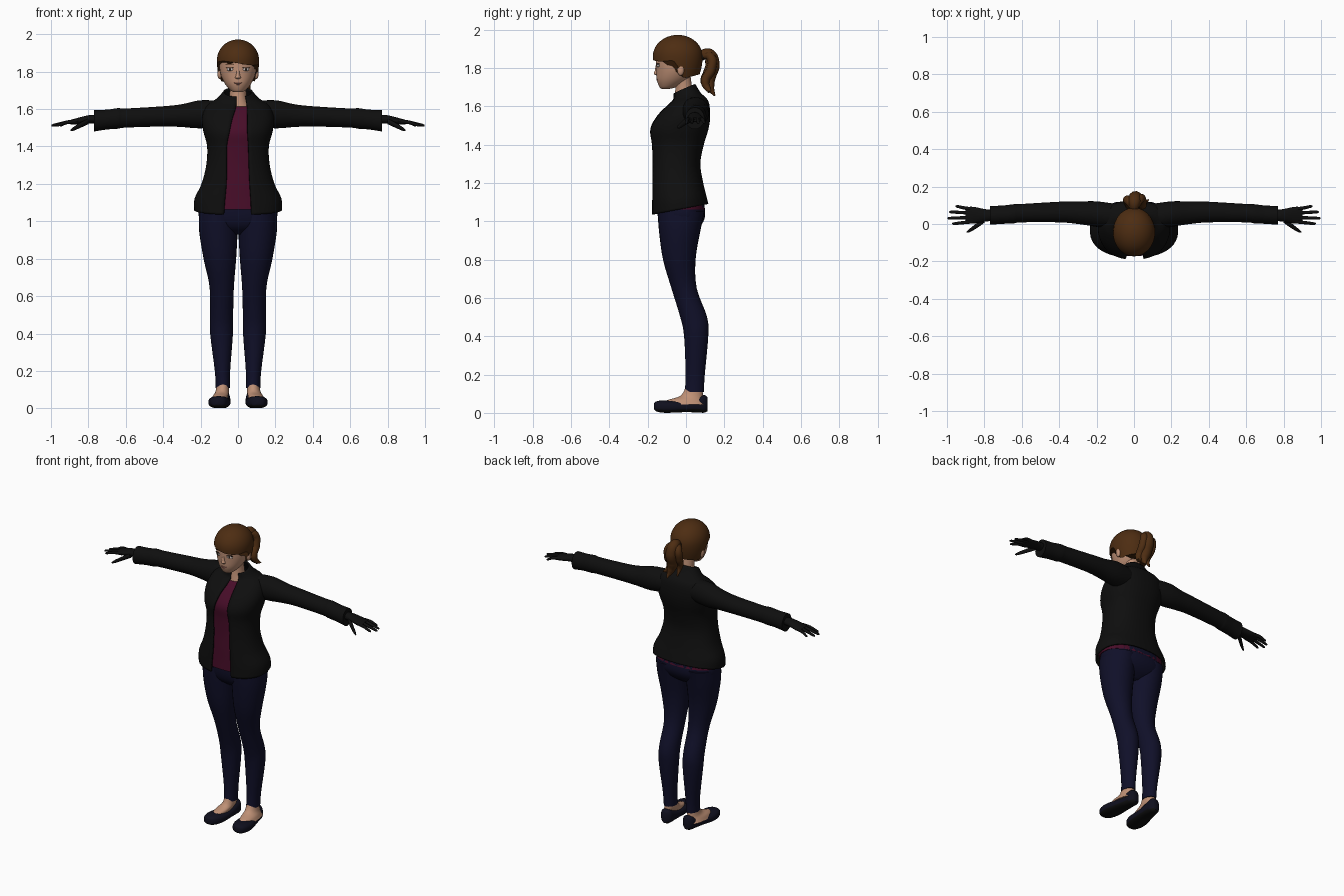
import bpy, bmesh, math
from mathutils import Matrix, Vector

if "Cube" in bpy.data.objects:
    bpy.data.objects.remove(bpy.data.objects["Cube"])


def material(name, rgb):
    m = bpy.data.materials.new(name)
    m.diffuse_color = (*rgb, 1)
    m.use_nodes = True
    m.node_tree.nodes["Principled BSDF"].inputs["Base Color"].default_value = m.diffuse_color
    return m


SKIN = material("skin", (0.52, 0.28, 0.18))
HAIR = material("brown hair", (0.075, 0.026, 0.006))
BLACK = material("black cloth", (0.0045, 0.0045, 0.0045))
SHIRT = material("maroon shirt", (0.065, 0.004, 0.022))
NAVY = material("navy trousers", (0.005, 0.005, 0.022))
SHOE = material("shoe upper", (0.005, 0.005, 0.013))
WHITE = material("eye white", (0.55, 0.5, 0.48))
DARK = material("dark iris", (0.02, 0.012, 0.008))
LIPS = material("lips", (0.38, 0.14, 0.11))

AXES = {"Z": (Vector((1, 0, 0)), Vector((0, 1, 0))),
        "X": (Vector((0, 1, 0)), Vector((0, 0, 1))),
        "Y": (Vector((1, 0, 0)), Vector((0, 0, 1)))}


def finish(name, bm, mat, mirror=False):
    bmesh.ops.recalc_face_normals(bm, faces=bm.faces)
    me = bpy.data.meshes.new(name)
    bm.to_mesh(me)
    bm.free()
    me.materials.append(mat)
    ob = bpy.data.objects.new(name, me)
    bpy.context.collection.objects.link(ob)
    bpy.ops.object.select_all(action="DESELECT")
    bpy.context.view_layer.objects.active = ob
    ob.select_set(True)
    bpy.ops.object.shade_smooth_by_angle(angle=math.radians(50))
    if mirror:
        ob.modifiers.new("mirror", "MIRROR")
    return ob


def smooth_path(secs, steps):
    """Catmull-Rom interpolation of section tuples."""
    out = []
    for i in range(len(secs) - 1):
        p0, p1, p2, p3 = (secs[max(0, min(len(secs) - 1, i + k))] for k in (-1, 0, 1, 2))
        for s in range(steps):
            t = s / steps
            out.append([b + 0.5 * t * (c - a + t * (2 * a - 5 * b + 4 * c - d + t * (3 * (b - c) + d - a)))
                        for a, b, c, d in zip(p0, p1, p2, p3)])
    return out + [list(secs[-1])]


def loft(name, secs, mat, axis="Z", n=28, p=2.0, mirror=False, steps=4):
    """Sections: centre x,y,z, two radii, then optionally tilt and left/right front gap."""
    a, b = AXES[axis]
    bm = bmesh.new()
    is_open = len(secs[0]) > 5
    rings = []
    for s in smooth_path(secs, steps):
        ra, rb = s[3], s[4]
        tilt, gl, gr = s[5:8] if is_open else (0, 0, 0)
        t0 = math.asin((max(gr, 0) / ra) ** (p / 2))
        t1 = 2 * math.pi - math.asin((max(gl, 0) / ra) ** (p / 2))
        ring = []
        for i in range(n):
            t = t0 + (t1 - t0) * i / (n - 1 if is_open else n)
            si, co = math.sin(t), -math.cos(t)
            u = math.copysign(abs(si) ** (2 / p), si) * ra
            v = math.copysign(abs(co) ** (2 / p), co) * rb
            ring.append(bm.verts.new(Vector(s[:3]) + a * u + b * v + Vector((0, 0, tilt * v))))
        rings.append(ring)
    for r, q in zip(rings, rings[1:]):
        for i in range(n - 1 if is_open else n):
            j = (i + 1) % n
            bm.faces.new((r[i], r[j], q[j], q[i]))
    if not is_open:
        bm.faces.new(rings[0])
        bm.faces.new(rings[-1])
    return finish(name, bm, mat, mirror)


def ball(name, c, r, mat, turn=0, mirror=False):
    bm = bmesh.new()
    m = Matrix.Translation(c) @ Matrix.Rotation(turn, 4, "Z") @ Matrix.Diagonal((*r, 1))
    bmesh.ops.create_uvsphere(bm, u_segments=20, v_segments=12, radius=1, matrix=m)
    return finish(name, bm, mat, mirror)


def lock(name, pts):
    """Tapered hair strand along points (x, y, z, radius)."""
    cu = bpy.data.curves.new(name, "CURVE")
    cu.dimensions, cu.bevel_depth, cu.bevel_resolution, cu.use_fill_caps = "3D", 1, 4, True
    sp = cu.splines.new("BEZIER")
    sp.bezier_points.add(len(pts) - 1)
    for bp, q in zip(sp.bezier_points, pts):
        bp.co, bp.radius = q[:3], q[3]
        bp.handle_left_type = bp.handle_right_type = "AUTO"
    ob = bpy.data.objects.new(name, cu)
    bpy.context.collection.objects.link(ob)
    cu.materials.append(HAIR)
    bpy.ops.object.select_all(action="DESELECT")
    bpy.context.view_layer.objects.active = ob
    ob.select_set(True)
    bpy.ops.object.convert(target="MESH")
    bpy.ops.object.shade_smooth()


# Trousers
loft("trouser_leg", [(.081, .043, .11, .038, .05), (.083, .048, .2, .041, .05), (.088, .053, .4, .061, .063),
                     (.088, .04, .5, .062, .07), (.087, -.01, .65, .065, .066), (.097, -.035, .8, .087, .085),
                     (.105, -.033, .95, .103, .108), (.105, -.026, 1.05, .103, .122)], NAVY, mirror=True)
loft("trouser_hips", [(0, -.03, .93, .06, .05), (0, -.028, .97, .17, .1), (0, -.024, 1.03, .21, .124),
                      (0, -.03, 1.12, .2, .12)], NAVY, p=2.3)

# Jacket: open shell with front gap and tilted collar; shirt inside uses the same sections
body = [(0, -.032, 1.062, .23, .144, .19, .075, .07), (0, -.037, 1.12, .227, .138, .1, .07, .068),
        (0, -.045, 1.2, .19, .13, 0, .062, .062), (0, -.052, 1.3, .165, .122, 0, .06, .058),
        (0, -.045, 1.4, .16, .133, 0, .06, .055), (0, -.036, 1.48, .18, .148, 0, .045, .05),
        (0, -.012, 1.55, .188, .133, 0, .03, .05), (0, .011, 1.615, .165, .101, .1, .012, .048),
        (0, .005, 1.65, .11, .068, .25, .008, .045), (0, -.008, 1.69, .073, .052, .45, .008, .04)]
jacket = loft("jacket_body", body, BLACK, n=48, p=2.3)
shell = jacket.modifiers.new("thickness", "SOLIDIFY")
shell.thickness, shell.offset = .01, 0
loft("shirt", [(s[0], s[1], s[2], s[3] - .016, s[4] - .013) for s in body[:8]], SHIRT, n=40, p=2.3)
loft("jacket_sleeve", [(.08, .035, 1.575, .07, .068), (.2, .053, 1.572, .068, .075), (.3, .06, 1.565, .06, .061),
                       (.4, .064, 1.561, .055, .054), (.6, .058, 1.552, .049, .051), (.64, .055, 1.55, .051, .055),
                       (.7, .05, 1.544, .049, .053), (.77, .046, 1.537, .05, .057)], BLACK, "X", mirror=True)

# Hands
loft("palm", [(.75, .046, 1.545, .028, .024), (.8, .046, 1.545, .034, .022), (.86, .047, 1.535, .045, .017),
              (.9, .048, 1.53, .042, .011)], BLACK, "X", n=16, mirror=True)
for i, (y0, y1, tip) in enumerate([(.013, .002, .972), (.036, .031, .997), (.058, .064, .988), (.079, .094, .955)]):
    loft("finger_%d" % (i + 1), [(.86, y0, 1.534, .01, .011), (.91, (y0 + y1) / 2, 1.53, .0095, .01),
                                 (tip - .01, y1, 1.514, .0075, .007), (tip, y1, 1.512, .002, .002)],
         BLACK, "X", n=10, mirror=True)
loft("thumb", [(.8, .025, 1.535, .018, .016), (.84, -.008, 1.515, .014, .014), (.88, -.035, 1.494, .009, .01),
               (.895, -.043, 1.486, .002, .003)], BLACK, "X", n=12, mirror=True)

# Feet and flat shoes
loft("foot", [(.1, -.01, .045, .045, .11), (.094, -.005, .066, .041, .094), (.084, .03, .09, .036, .058),
              (.08, .043, .14, .033, .043)], SKIN, mirror=True)
shoe = loft("shoe", [(.108, -.167, .035, .012, .014), (.106, -.155, .034, .036, .026), (.103, -.12, .033, .052, .032),
                     (.099, -.07, .032, .058, .031), (.09, 0, .034, .05, .03), (.083, .06, .042, .042, .04),
                     (.08, .095, .047, .036, .046), (.08, .113, .045, .018, .036)], SHOE, "Y", p=2.6, mirror=True)
shoe.data.materials.append(BLACK)
for f in shoe.data.polygons:
    f.material_index = 1 if f.center.z < .018 else 0

# Neck, head and face
loft("neck", [(0, 0, 1.57, .1, .075), (0, -.01, 1.64, .052, .052), (0, -.013, 1.71, .044, .043),
              (0, -.03, 1.79, .05, .05)], SKIN)
loft("head", [(0, -.108, 1.69, .02, .018), (0, -.094, 1.7, .04, .044), (0, -.072, 1.735, .07, .08),
              (0, -.058, 1.78, .091, .097), (0, -.052, 1.83, .1, .105), (0, -.047, 1.89, .1, .108),
              (0, -.045, 1.94, .07, .075), (0, -.045, 1.955, .03, .03)], SKIN, n=32)
loft("nose", [(0, -.14, 1.76, .014, .012), (0, -.148, 1.769, .016, .02), (0, -.148, 1.785, .011, .015),
              (0, -.145, 1.83, .008, .01)], SKIN, n=14)
ball("ear", (.098, -.028, 1.79), (.012, .018, .03), SKIN, mirror=True)
ball("eye", (.043, -.146, 1.812), (.018, .006, .0085), WHITE, .3, True)
ball("iris", (.042, -.1505, 1.812), (.007, .003, .007), DARK, .3, True)
ball("eyelash", (.044, -.147, 1.821), (.021, .007, .0025), DARK, .3, True)
ball("eyebrow", (.045, -.146, 1.84), (.024, .006, .003), HAIR, .3, True)
ball("lip_upper", (0, -.147, 1.74), (.022, .008, .004), LIPS)
ball("lip_lower", (0, -.144, 1.733), (.018, .009, .005), LIPS)

# Hair cap: dome whose lower edge follows the hairline around the head
bm = bmesh.new()
rings, n, top = [], 48, 1.972
for k in range(13):
    ring = []
    for i in range(n):
        t = 2 * math.pi * i / n
        c = math.cos(t)
        w = max(0, min(1, (c + .35) / .6))
        w = w * w * (3 - 2 * w)
        low = 1.745 + .1 * w - .022 * math.sin(t) * max(0, c) + .03 * max(0, -c - .3)
        z = low + (top - .0005 - low) * math.sin(k / 12 * math.pi / 2)
        h = z - 1.86
        r = math.sqrt(1 - (h / .112) ** 2) if h > 0 else 1 - 14 * h * h
        ring.append(bm.verts.new((.113 * r * math.sin(t), -.043 - .13 * r * c, z)))
    rings.append(ring)
for r, q in zip(rings, rings[1:]):
    for i in range(n):
        bm.faces.new((r[i], r[(i + 1) % n], q[(i + 1) % n], q[i]))
bm.faces.new(rings[-1])
bm.faces.new(rings[0])
finish("hair_cap", bm, HAIR)

# Ponytail: tie and overlapping strands
ball("hair_tie", (0, .088, 1.865), (.026, .018, .026), DARK)
lock("ponytail_core", [(0, .07, 1.865, .02), (.003, .118, 1.868, .034), (.008, .138, 1.82, .038),
                       (.012, .12, 1.75, .036), (.025, .125, 1.7, .024), (.035, .15, 1.655, .004)])
lock("ponytail_left", [(-.01, .09, 1.865, .015), (-.03, .125, 1.85, .024), (-.034, .12, 1.79, .024),
                       (-.022, .095, 1.73, .02), (-.02, .12, 1.67, .004)])
lock("ponytail_right", [(.01, .09, 1.865, .015), (.03, .13, 1.855, .024), (.042, .13, 1.79, .024),
                        (.045, .1, 1.73, .023), (.058, .115, 1.69, .015), (.078, .13, 1.68, .003)])
